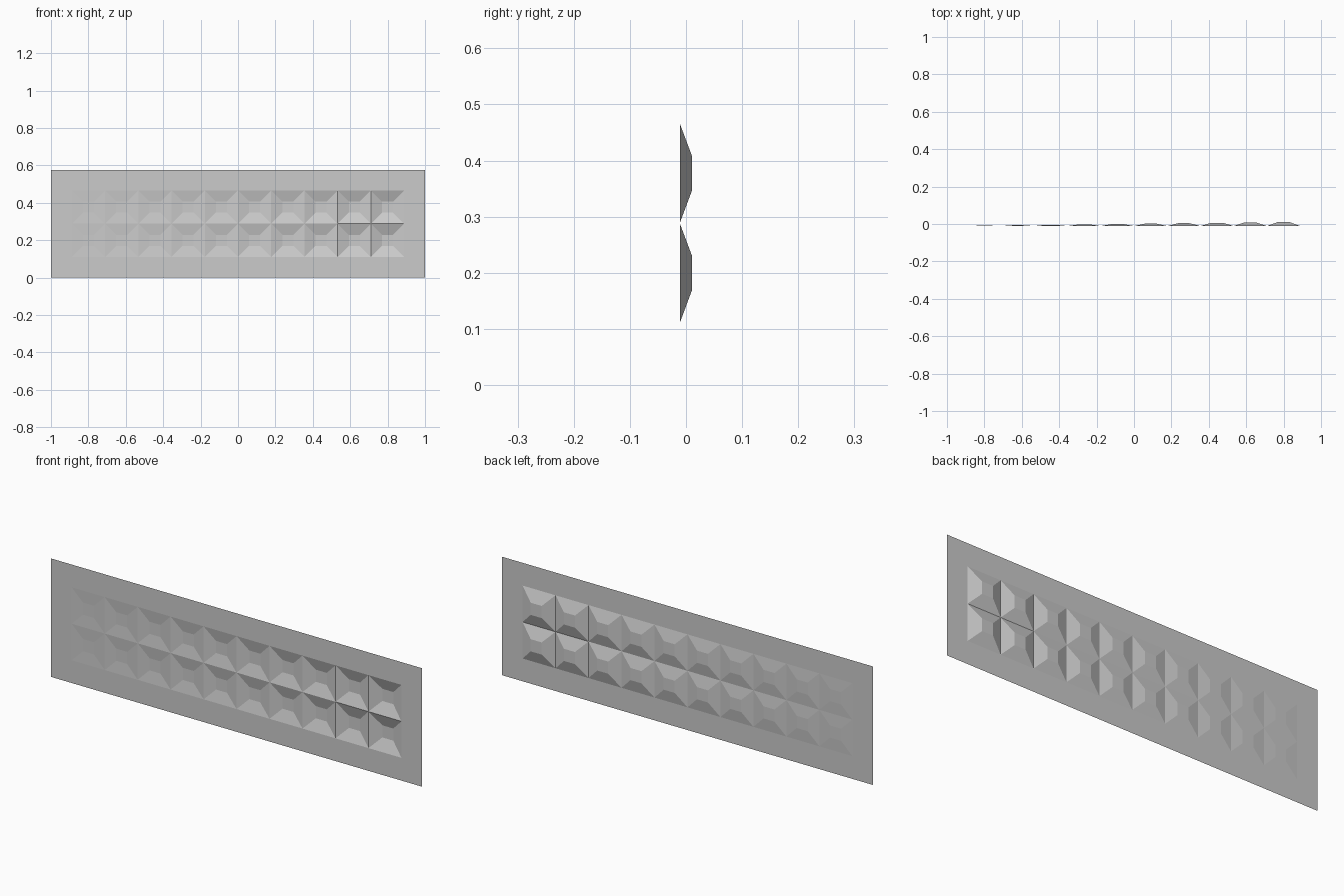
import bpy, bmesh

if "Cube" in bpy.data.objects:
    bpy.data.objects.remove(bpy.data.objects["Cube"])

COLS, ROWS = 10, 2
WIDTH, HEIGHT = 2.0, 0.577
CELL = 0.1777              # pocket pitch, pockets touch each other
DEPTH = 0.0222             # deepest pocket, on the right
FRONT = -DEPTH / 2

x0 = -COLS * CELL / 2
z0 = (HEIGHT - ROWS * CELL) / 2
xs = [-WIDTH / 2] + [x0 + i * CELL for i in range(COLS + 1)] + [WIDTH / 2]
zs = [0] + [z0 + j * CELL for j in range(ROWS + 1)] + [HEIGHT]

bm = bmesh.new()

# flat sheet divided into border and pocket cells, facing -y
grid = [[bm.verts.new((x, FRONT, z)) for x in xs] for z in zs]


def quad(a, b, c, d):
    return bm.faces.new((a, b, c, d))


for j in range(len(zs) - 1):
    for i in range(len(xs) - 1):
        outer = [grid[j][i], grid[j][i + 1], grid[j + 1][i + 1], grid[j + 1][i]]
        if not (1 <= i <= COLS and 1 <= j <= ROWS):
            quad(*outer)
            continue
        # pocket: square floor a third of the cell wide, deeper to the right
        depth = DEPTH * i / COLS
        cx, cz = (xs[i] + xs[i + 1]) / 2, (zs[j] + zs[j + 1]) / 2
        r = CELL / 6
        floor = [bm.verts.new((cx + sx * r, FRONT + depth, cz + sz * r))
                 for sx, sz in ((-1, -1), (1, -1), (1, 1), (-1, 1))]
        quad(*floor)
        for k in range(4):
            n = (k + 1) % 4
            quad(outer[k], outer[n], floor[n], floor[k])

mesh = bpy.data.meshes.new("embossed_panel")
bm.to_mesh(mesh)
bm.free()
panel = bpy.data.objects.new("embossed_panel", mesh)
bpy.context.collection.objects.link(panel)
